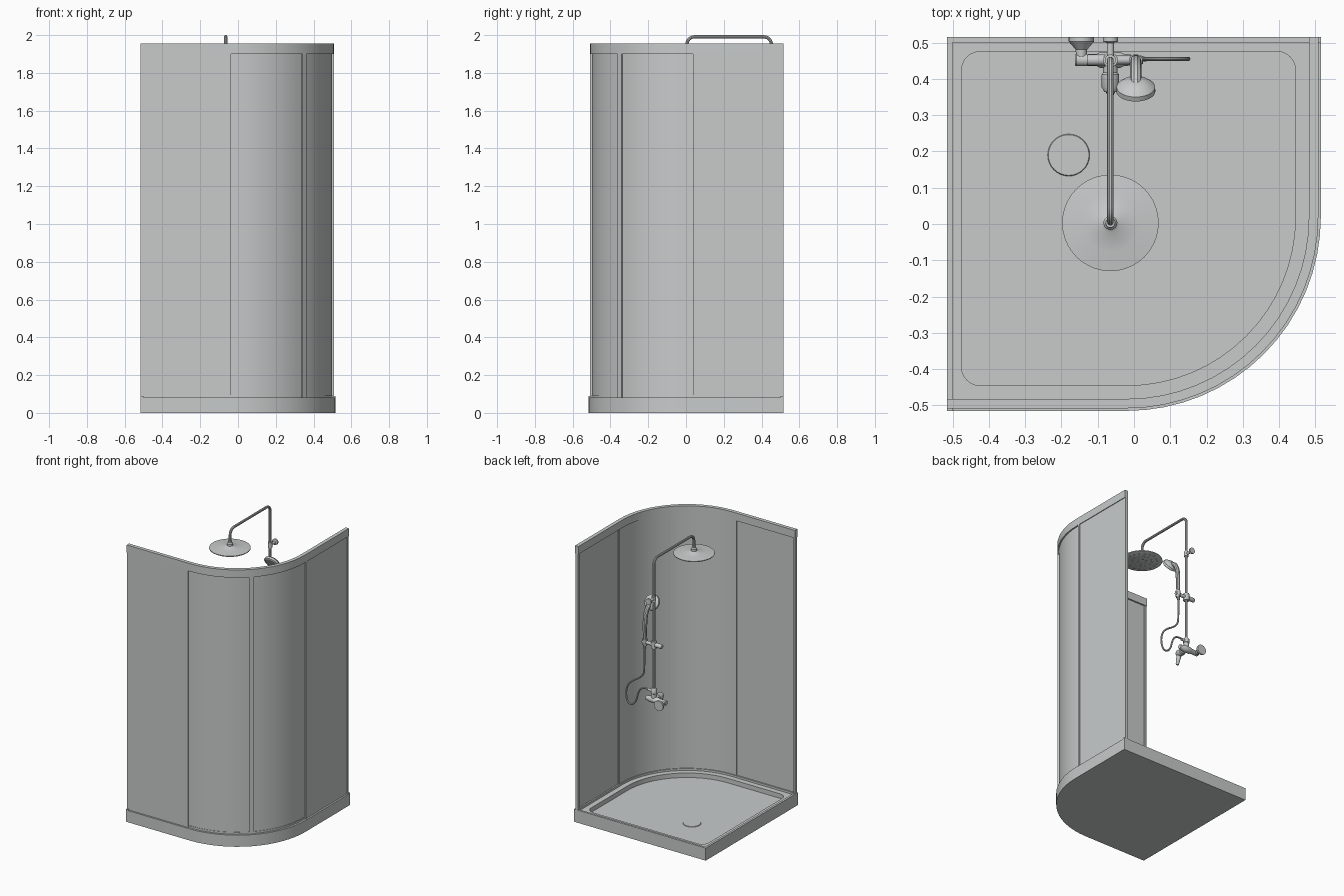
import bpy, bmesh, math
from mathutils import Vector

if "Cube" in bpy.data.objects:
    bpy.data.objects.remove(bpy.data.objects["Cube"])

grey = bpy.data.materials.new("light_grey")
grey.diffuse_color = (0.58, 0.6, 0.6, 1)
grey.use_nodes = True
grey.node_tree.nodes["Principled BSDF"].inputs["Base Color"].default_value = grey.diffuse_color
TOP, H = 0.082, 1.955      # tray top and enclosure top


def finish(name, bm, smooth=True):
    bmesh.ops.recalc_face_normals(bm, faces=bm.faces)
    me = bpy.data.meshes.new(name)
    bm.to_mesh(me)
    bm.free()
    ob = bpy.data.objects.new(name, me)
    bpy.context.collection.objects.link(ob)
    me.materials.append(grey)
    if smooth:
        shade(ob)
    return ob


def shade(ob):
    bpy.ops.object.select_all(action='DESELECT')
    ob.select_set(True)
    bpy.context.view_layer.objects.active = ob
    bpy.ops.object.shade_smooth_by_angle(angle=math.radians(35))


def arc(cx, cy, r, a0, a1, n):
    return [(cx + r * math.cos(math.radians(a0 + (a1 - a0) * i / n)),
             cy + r * math.sin(math.radians(a0 + (a1 - a0) * i / n))) for i in range(n + 1)]


def box(name, lo, hi):
    bm = bmesh.new()
    bmesh.ops.create_cube(bm, size=1)
    for v in bm.verts:
        v.co = [(a + b) / 2 + c * (b - a) for a, b, c in zip(lo, hi, v.co)]
    return finish(name, bm, False)


def plan(off, u):
    """Enclosure line: u -1..0 front straight, 0..1 quarter round, 1..2 right straight."""
    if u <= 0:
        return (-0.02 + u * 0.495, -off)
    if u >= 1:
        return (off, 0.02 + (u - 1) * 0.495)
    a = math.radians(-90 + 90 * u)
    return (-0.02 + (off + 0.02) * math.cos(a), 0.02 + (off + 0.02) * math.sin(a))


def wall(name, inner, outer, z0, z1, u0, u1):
    us = [u0] + [k / 16 for k in range(17) if u0 < k / 16 < u1] + [u1]
    bm = bmesh.new()
    rows = []
    for u in us:
        p, q = plan(inner, u), plan(outer, u)
        rows.append([bm.verts.new(c) for c in ((*p, z0), (*q, z0), (*q, z1), (*p, z1))])
    for a, b in zip(rows, rows[1:]):
        for i in range(4):
            j = (i + 1) % 4
            bm.faces.new((a[i], a[j], b[j], b[i]))
    bm.faces.new(rows[0])
    bm.faces.new(rows[-1])
    return finish(name, bm)


def lathe(name, origin, direction, profile, n=24):
    """Turned part: profile is (radius, distance along direction)."""
    rot = Vector(direction).to_track_quat('Z', 'Y')
    bm = bmesh.new()
    rings = [[bm.verts.new(Vector(origin) + rot @ Vector((*p, t)))
              for p in arc(0, 0, r, 0, 360 - 360 / n, n - 1)] for r, t in profile]
    for a, b in zip(rings, rings[1:]):
        for i in range(n):
            bm.faces.new((a[i], a[(i + 1) % n], b[(i + 1) % n], b[i]))
    bm.faces.new(rings[0])
    bm.faces.new(rings[-1])
    return finish(name, bm)


def tube(name, pts, r, kind='POLY', radii=None):
    cu = bpy.data.curves.new(name, 'CURVE')
    cu.dimensions = '3D'
    cu.bevel_depth, cu.bevel_resolution, cu.use_fill_caps = r, 3, True
    sp = cu.splines.new(kind)
    sp.points.add(len(pts) - 1)
    for i, p in enumerate(pts):
        sp.points[i].co = (*p, 1)
        sp.points[i].radius = radii[i] if radii else 1
    if kind == 'NURBS':
        sp.order_u, sp.use_endpoint_u, sp.resolution_u = 3, True, 8
    ob = bpy.data.objects.new(name, cu)
    bpy.context.collection.objects.link(ob)
    cu.materials.append(grey)
    bpy.ops.object.select_all(action='DESELECT')
    ob.select_set(True)
    bpy.context.view_layer.objects.active = ob
    bpy.ops.object.convert(target='MESH')
    shade(bpy.context.view_layer.objects.active)


# Tray with sunken basin
outer = [(-0.515, -0.515)] + arc(-0.02, 0.02, 0.535, 270, 360, 16) + [(0.515, 0.515), (-0.515, 0.515)]
inner = (arc(-0.425, -0.395, 0.05, 180, 270, 6) + arc(-0.02, 0.02, 0.465, 270, 360, 16)
         + arc(0.395, 0.425, 0.05, 0, 90, 6) + arc(-0.425, 0.425, 0.05, 90, 180, 6))
bm = bmesh.new()
edges = []
for loop, z in ((outer, 0), (inner, 0.05)):
    top = [bm.verts.new((*p, TOP)) for p in loop]
    low = [bm.verts.new((*p, z)) for p in loop]
    for i in range(len(loop)):
        j = (i + 1) % len(loop)
        f = bm.faces.new((top[i], top[j], low[j], low[i]))
        edges.append(bm.edges.get((top[i], top[j])))
    bm.faces.new(low)
bmesh.ops.triangle_fill(bm, edges=edges, use_beauty=True)
finish("tray", bm)
box("tray_left_upstand", (-0.515, -0.515, TOP), (-0.5, 0.515, TOP + 0.007))
box("tray_back_upstand", (-0.5, 0.5, TOP), (0.515, 0.515, TOP + 0.007))
lathe("drain_cover", (-0.18, 0.19, 0.05), (0, 0, 1), [(0.058, 0), (0.056, 0.004)], 32)

# Enclosure: rails, fixed panels, doors, upright strips
wall("top_rail", 0.482, 0.508, 1.9, H, -1, 2)
wall("bottom_rail", 0.483, 0.501, TOP, TOP + 0.014, -1, 2)
wall("front_fixed_panel", 0.493, 0.503, TOP, 1.9, -1, -0.04)
wall("right_fixed_panel", 0.493, 0.503, TOP, 1.9, 1.04, 2)
wall("front_door", 0.489, 0.498, TOP, 1.9, -0.07, 0.5)
wall("right_door", 0.489, 0.498, TOP, 1.9, 0.5, 1.07)
wall("front_seam_strip", 0.487, 0.507, TOP, 1.9, -0.06, -0.035)
wall("right_seam_strip", 0.487, 0.507, TOP, 1.9, 1.035, 1.06)
wall("door_meeting_strip", 0.487, 0.507, TOP, 1.9, 0.482, 0.518)
wall("front_wall_profile", 0.485, 0.505, TOP, 1.9, -1, -0.97)
wall("right_wall_profile", 0.485, 0.505, TOP, 1.9, 1.97, 2)

# Riser pipe with overhead arm
X, Y = -0.065, 0.452
bends = arc(Y - 0.04, 1.951, 0.04, 0, 90, 6) + arc(0.045, 1.951, 0.04, 90, 180, 6)
tube("riser_pipe", [(X, Y, 1.03)] + [(X, y, z) for y, z in bends] + [(X, 0.005, 1.88)], 0.009)

# Overhead shower
lathe("overhead_shower", (X, 0.003, 1.855), (0, 0, 1),
      [(0.128, 0), (0.133, 0.003), (0.133, 0.008), (0.08, 0.014), (0.025, 0.02), (0.019, 0.024),
       (0.019, 0.038), (0.013, 0.046), (0.013, 0.055)], 40)
for ring, count in ((0.03, 6), (0.065, 12), (0.1, 18)):
    for k, (nx, ny) in enumerate(arc(X, 0.003, ring, 0, 360 - 360 / count, count - 1)):
        lathe(f"nozzle_{count}_{k}", (nx, ny, 1.856), (0, 0, -1), [(0.005, 0), (0.004, 0.004)], 8)

# Upper wall bracket
lathe("upper_bracket", (X, 0.515, 1.71), (0, -1, 0),
      [(0.021, 0), (0.021, 0.012), (0.01, 0.016), (0.01, 0.063)])
lathe("upper_collar", (X, Y, 1.692), (0, 0, 1), [(0.015, 0), (0.015, 0.036)])

# Hand shower and its slider
lathe("slider_collar", (X, Y, 1.36), (0, 0, 1), [(0.02, 0), (0.02, 0.05)])
lathe("slider_bar", (-0.13, Y, 1.385), (1, 0, 0),
      [(0.013, 0), (0.015, 0.004), (0.015, 0.05), (0.012, 0.054), (0.012, 0.15), (0.01, 0.155)])
lathe("hand_shower_holder", (0.005, Y, 1.36), (0, -0.06, 1), [(0.014, 0), (0.019, 0.045)])
tube("hand_shower_handle", [(0.005, 0.458, 1.34), (0.005, 0.452, 1.44), (0.005, 0.452, 1.54),
                            (0.005, 0.43, 1.62), (0.005, 0.38, 1.645)],
     0.014, 'NURBS', [0.75, 0.95, 1.1, 1.1, 1.1])
lathe("hand_shower_head", (0.005, 0.395, 1.648), (0, -0.85, -0.53),
      [(0.02, 0), (0.04, 0.009), (0.053, 0.02), (0.054, 0.034), (0.046, 0.038), (0.044, 0.036)], 32)
tube("hose", [(0.005, 0.458, 1.35), (0.005, 0.457, 1.22), (0.012, 0.455, 1.14), (0.13, 0.455, 1.07),
              (0.155, 0.455, 0.99), (0.135, 0.455, 0.91), (0.075, 0.455, 0.93),
              (0.05, 0.455, 1.04), (0.0, 0.453, 1.065), (-0.05, Y, 1.055)], 0.006, 'NURBS')

# Mixer
lathe("mixer_body", (-0.163, Y, 0.995), (1, 0, 0),
      [(0.014, 0), (0.017, 0.004), (0.017, 0.06), (0.022, 0.07), (0.022, 0.125), (0.017, 0.135), (0.015, 0.155)])
lathe("mixer_wall_flange", (-0.145, 0.515, 0.995), (0, -1, 0),
      [(0.035, 0), (0.035, 0.012), (0.016, 0.034), (0.014, 0.063)])
lathe("mixer_outlet", (X, Y, 0.995), (0, 0, 1),
      [(0.017, 0), (0.017, 0.045), (0.02, 0.047), (0.02, 0.075), (0.013, 0.085)])
lathe("hose_connector", (X, Y, 1.056), (1, 0, 0), [(0.009, 0), (0.009, 0.042)], 16)
lathe("mixer_cartridge", (X, Y, 0.995), (0, -1, 0),
      [(0.02, 0), (0.02, 0.035), (0.024, 0.04), (0.024, 0.075), (0.017, 0.088)])
lathe("mixer_lever", (X, 0.382, 0.995), (0, -0.28, -1), [(0.018, 0), (0.015, 0.03), (0.011, 0.075), (0.008, 0.08)])
